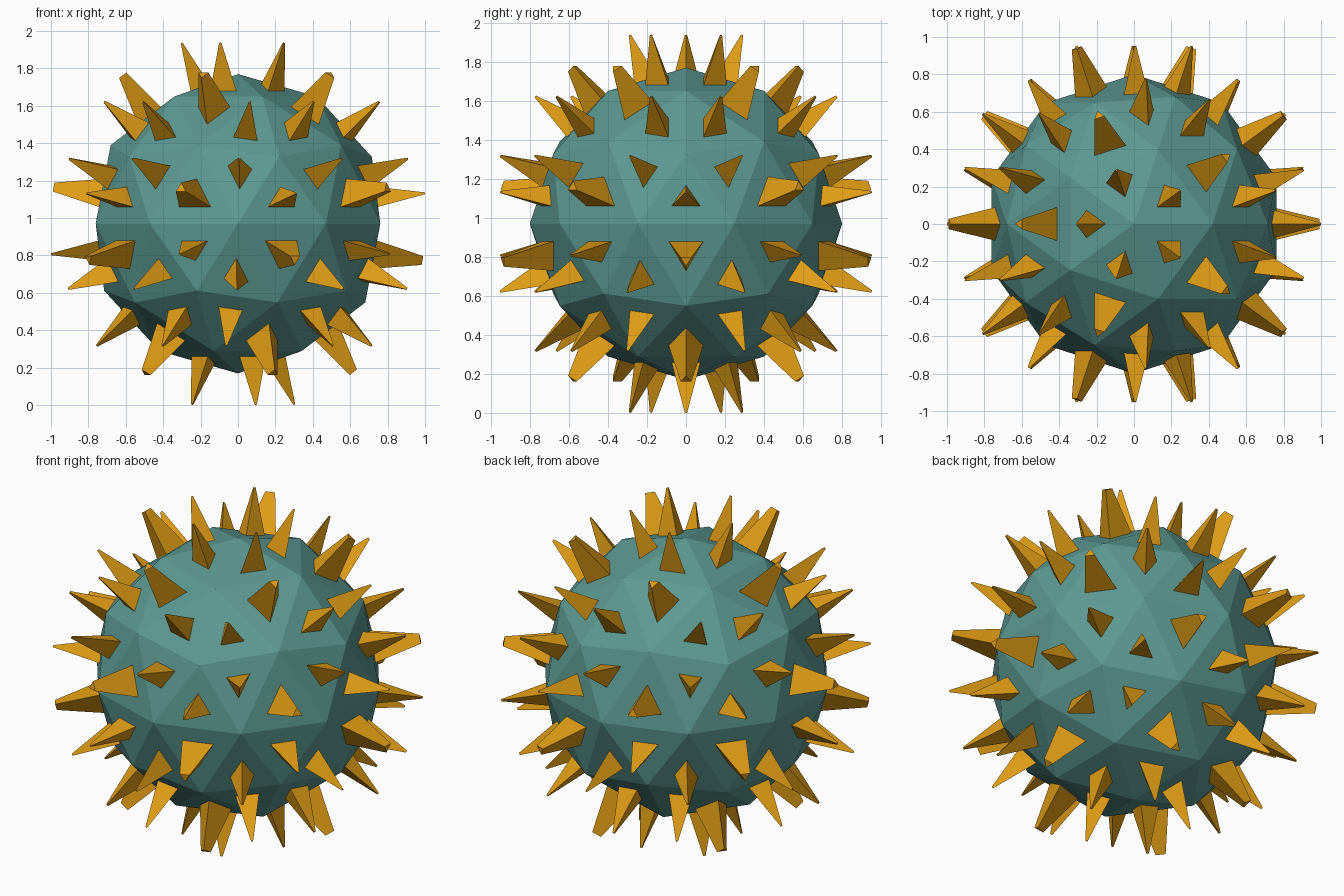
import bpy
import bmesh

if "Cube" in bpy.data.objects:
    bpy.data.objects.remove(bpy.data.objects["Cube"])


def material(name, colour):
    m = bpy.data.materials.new(name)
    m.diffuse_color = (*colour, 1.0)
    m.use_nodes = True
    m.node_tree.nodes["Principled BSDF"].inputs["Base Color"].default_value = m.diffuse_color
    return m


# Low-poly ball: 80 triangular facets
bm = bmesh.new()
bmesh.ops.create_icosphere(bm, subdivisions=2, radius=0.8)
spikes = list(bm.faces)

# Spike footprints: an even border left on every facet
bmesh.ops.inset_individual(bm, faces=spikes, thickness=0.0915, use_even_offset=True)
bm.normal_update()
footprints = set(spikes)
for f in bm.faces:
    f.material_index = 1 if f in footprints else 0

# Spikes: push each footprint outwards while narrowing it to a small tip
sides = bmesh.ops.inset_individual(bm, faces=spikes, thickness=0.0352,
                                   depth=0.258, use_even_offset=True)["faces"]
for f in list(sides) + spikes:
    f.material_index = 1

# Lift so the lowest tips rest on the ground
low = min(v.co.z for v in bm.verts)
bmesh.ops.translate(bm, verts=bm.verts, vec=(0, 0, -low))

mesh = bpy.data.meshes.new("spiky_ball")
bm.to_mesh(mesh)
bm.free()
mesh.materials.append(material("teal", (0.107, 0.32, 0.285)))
mesh.materials.append(material("amber", (0.74, 0.335, 0.007)))
ball = bpy.data.objects.new("spiky_ball", mesh)
bpy.context.collection.objects.link(ball)
